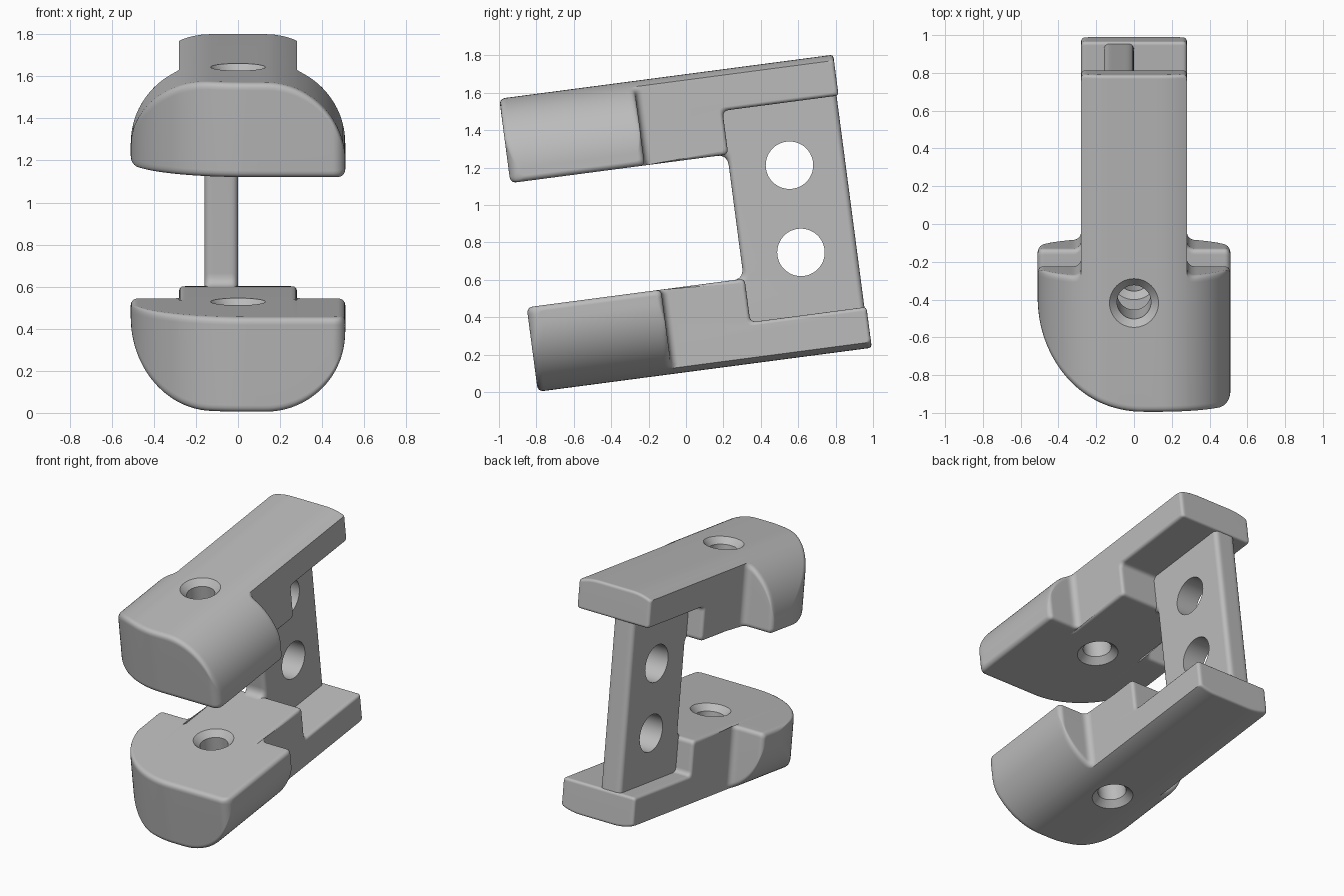
import bpy, bmesh
from math import sqrt, sin, cos, pi, radians
from mathutils import Vector

if "Cube" in bpy.data.objects:
    bpy.data.objects.remove(bpy.data.objects["Cube"], do_unlink=True)

grey = bpy.data.materials.new("plain grey")
grey.use_nodes = True
colour = (0.5, 0.5, 0.5, 1)
grey.diffuse_color = colour
grey.node_tree.nodes["Principled BSDF"].inputs["Base Color"].default_value = colour

TILT = radians(7.5)
HALF, NECK = 0.51, 0.28              # half widths of head and arm
INNER, TOP, PLATE = 0.335, 0.79, 0.57  # heights above the middle plane
FRONT, HEAD_BACK, STEP, BACK = -0.785, -0.06, 0.39, 1.016
CROWN = 0.38                         # radius of the domed top
SOFT, FILLET = 0.035, 0.04


def quarter(r, d):
    """Inset of a quarter round of radius r at distance d from its end."""
    d = min(max(d, 0), r)
    return r - sqrt(max(r * r - (r - d) ** 2, 0))


def rounded(corners, steps=5):
    """Closed outline with every (a, b, radius) corner rounded."""
    out = []
    for i, (a, b, r) in enumerate(corners):
        p = Vector((a, b))
        ends = []
        for q in (corners[i - 1], corners[(i + 1) % len(corners)]):
            way = Vector(q[:2]) - p
            ends.append(p + way.normalized() * min(r, 0.45 * way.length))
        for k in range(steps + 1):
            s = k / steps
            out.append(ends[0] * (1 - s) ** 2 + p * 2 * s * (1 - s) + ends[1] * s * s)
    return out


def loft(name, rings):
    """Skin a row of equal rings and cap both ends."""
    bm = bmesh.new()
    rows = [[bm.verts.new(p) for p in ring] for ring in rings]
    n = len(rows[0])
    for r0, r1 in zip(rows, rows[1:]):
        for i in range(n):
            j = (i + 1) % n
            bm.faces.new((r0[i], r0[j], r1[j], r1[i]))
    bm.faces.new(rows[0])
    bm.faces.new(rows[-1])
    bmesh.ops.remove_doubles(bm, verts=bm.verts, dist=1e-5)
    bmesh.ops.dissolve_degenerate(bm, edges=bm.edges, dist=1e-6)
    bmesh.ops.recalc_face_normals(bm, faces=bm.faces)
    mesh = bpy.data.meshes.new(name)
    bm.to_mesh(mesh)
    bm.free()
    ob = bpy.data.objects.new(name, mesh)
    bpy.context.collection.objects.link(ob)
    mesh.materials.append(grey)
    # the whole bracket leans back about its middle
    ob.location = (0, -0.117, 0.887)
    ob.rotation_euler.x = TILT
    return ob


def circle(axis, centre, r, n=48):
    for k in range(n):
        c, s = r * cos(2 * pi * k / n), r * sin(2 * pi * k / n)
        yield Vector(centre) + Vector((c, s, 0) if axis == "z" else (0, c, s))


def cut(ob, cutter):
    m = ob.modifiers.new("hole", "BOOLEAN")
    m.operation, m.solver, m.object = "DIFFERENCE", "EXACT", cutter
    cutter.hide_render = True
    return cutter


def finish(ob, cutters):
    bpy.context.view_layer.update()
    bpy.ops.object.select_all(action="DESELECT")
    bpy.context.view_layer.objects.active = ob
    ob.select_set(True)
    for m in list(ob.modifiers):
        bpy.ops.object.modifier_apply(modifier=m.name)
    for c in cutters:
        bpy.data.objects.remove(c, do_unlink=True)
    bpy.ops.object.shade_smooth_by_angle(angle=radians(35))
    ob.modifiers.new("even shading", "WEIGHTED_NORMAL").keep_sharp = True


# Arms: slices across x, a head outside the neck and a stepped arm inside it
def crown(x):
    d = max(abs(x) - (HALF - CROWN), 0)
    return TOP - CROWN + sqrt(max(CROWN ** 2 - d * d, 0))


def nose(x):
    # large round on the right, tight corner on the left
    return FRONT + (quarter(0.56, x + HALF) if x < 0.05 else quarter(0.06, HALF - x))


def arm_slice(x):
    u, t, b = nose(x), crown(x), INNER
    e = quarter(0.02, NECK - abs(x))
    return [(u, t, SOFT), (BACK - e, t, 0.02), (BACK - e, PLATE + e, 0.02),
            (STEP - e, PLATE + e, SOFT), (STEP - e, b + e, 0.03),
            (-0.1, b + e, 0), (-0.14, b, 0), (u, b, SOFT)]


def head_slice(x):
    e = quarter(0.03, HALF - abs(x))
    u, t, b = nose(x), crown(x), INNER + e
    back = HEAD_BACK - e + quarter(FILLET, abs(x) - NECK)
    return [(u, t, SOFT), (back, t, SOFT), (back, b + 0.7 * (t - b), 0),
            (back, b + 0.45 * (t - b), 0), (back, b, 0.03),
            (-0.135, b, 0), (-0.14, b, 0), (u, b, SOFT)]


outer = [NECK + FILLET * (k / 5) ** 2 for k in range(5)]
outer += [NECK + FILLET + (HALF - NECK - FILLET) * sin(k / 22 * pi / 2) for k in range(23)]
inner = [NECK * sin(k / 14 * pi / 2) for k in range(-14, 15)]
slices = [(-x, head_slice) for x in reversed(outer)]
slices += [(x, arm_slice) for x in inner]
slices += [(x, head_slice) for x in outer]
arms = loft("clamp_arms", [[(x, p.x, p.y) for p in rounded(f(x))] for x, f in slices])

# Countersunk bolt hole through each head
bore = [(0.14, TOP + 0.01), (0.13, TOP), (0.09, TOP - 0.04),
        (0.09, INNER + 0.04), (0.13, INNER), (0.14, INNER - 0.01)]
bolt = cut(arms, loft("bolt_cutter", [list(circle("z", (0, -0.2, w), r)) for r, w in bore]))
mirror = arms.modifiers.new("lower arm", "MIRROR")
mirror.use_axis = (False, False, True)
mirror.use_mirror_merge = False
finish(arms, [bolt])


# Web joining the arms, flared where its front edge meets them
def web_slice(x):
    e = quarter(0.03, min(x + 0.16, -x))
    edge, root = 0.385 + e, INNER + 0.001 + e
    half = [(1.005 - e, 0.6, 0), (0.25, 0.6, 0), (0.25, root, 0), (edge, root, 0.06)]
    return half + [(u, -w, r) for u, w, r in reversed(half)]


web_x = [-0.08 - 0.08 * cos(k / 14 * pi) for k in range(15)]
web = loft("web", [[(x, p.x, p.y) for p in rounded(web_slice(x))] for x in web_x])
holes = [cut(web, loft("web_cutter", [list(circle("x", (x, 0.707, w), 0.127))
                                      for x in (-0.3, 0.2)])) for w in (-0.235, 0.235)]
finish(web, holes)
